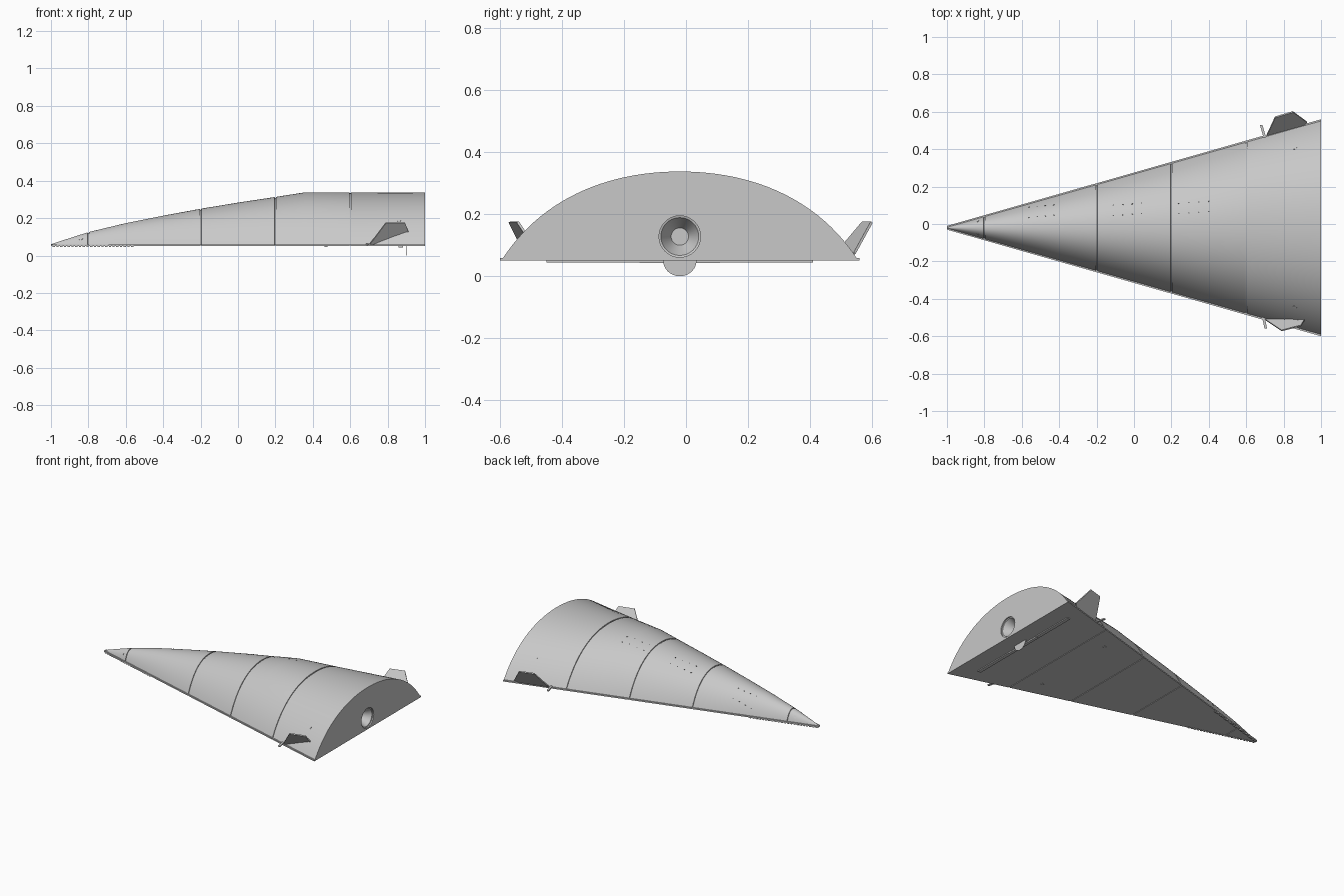
import bpy, bmesh, math
from mathutils import Vector

cube = bpy.data.objects.get("Cube")
if cube:
    bpy.data.objects.remove(cube)

CY, BASE = -0.02, 0.05          # centre line and underside height
SEAMS = (-0.8, -0.2, 0.2, 0.6)  # panel joints


def material(name, value):
    m = bpy.data.materials.new(name)
    m.use_nodes = True
    m.diffuse_color = (value, value, value, 1)
    m.node_tree.nodes["Principled BSDF"].inputs["Base Color"].default_value = (value, value, value, 1)
    return m


grey = material("hull grey", 0.58)
dark = material("port dark grey", 0.12)


def finish(name, bm, mat=grey, smooth=True):
    bmesh.ops.recalc_face_normals(bm, faces=bm.faces)
    me = bpy.data.meshes.new(name)
    bm.to_mesh(me)
    bm.free()
    ob = bpy.data.objects.new(name, me)
    bpy.context.collection.objects.link(ob)
    me.materials.append(mat)
    if smooth:
        bpy.ops.object.select_all(action="DESELECT")
        ob.select_set(True)
        bpy.context.view_layer.objects.active = ob
        bpy.ops.object.shade_smooth_by_angle(angle=math.radians(30))
    return ob


def loft(bm, rings):
    loops = [[bm.verts.new(p) for p in ring] for ring in rings]
    for a, b in zip(loops, loops[1:]):
        for i in range(len(a)):
            j = (i + 1) % len(a)
            bm.faces.new((a[i], a[j], b[j], b[i]))
    bm.faces.new(loops[0])
    bm.faces.new(loops[-1])


def box(bm, centre, size):
    new = bmesh.ops.create_cube(bm, size=1)["verts"]
    for v in new:
        v.co = Vector(centre) + Vector(size) * v.co


def half_width(x):
    return 0.01 + 0.285 * (x + 1)


TOP = [(-1, .06), (-.9, .093), (-.8, .125), (-.6, .173), (-.4, .213), (-.2, .25),
       (0, .283), (.2, .313), (.36, .338), (1, .338)]


def top(x):
    for (x0, z0), (x1, z1) in zip(TOP, TOP[1:]):
        if x <= x1:
            return z0 + (z1 - z0) * (x - x0) / (x1 - x0)
    return TOP[-1][1]


def arch(t):
    # Half cross-section, crown (t=0) to edge (t=1), in unit width and height
    s = 1 - t
    return (3*s*s*t*.43 + 3*s*t*t*.79 + t**3, s**3 + 3*s*s*t + 3*s*t*t*.66)


def hull_point(x, t, shrink=0.0):
    u, h = arch(abs(t))
    w = half_width(x) - 0.006 - shrink
    low = BASE + 0.004
    return (x, CY + math.copysign(u * w, t), low + h * (top(x) - low - shrink))


# Stations along the hull, with a shallow groove at each joint
stations = [(x, 0) for x, _ in TOP if x not in SEAMS]
for s in SEAMS:
    stations += [(s - .004, 0), (s - .003, 1), (s + .003, 1), (s + .004, 0)]
stations.sort()

# Hull
bm = bmesh.new()
loft(bm, [[hull_point(x, i / 24, .005 * g) for i in range(-24, 25)] for x, g in stations])
hull = finish("hull", bm)

# Recessed nozzle cut into the rear face
bm = bmesh.new()
loft(bm, [[(x, CY + r * math.cos(a * math.tau / 40), .128 + r * math.sin(a * math.tau / 40))
           for a in range(40)] for x, r in ((1.03, .067), (.992, .067), (.99, .061), (.93, .028))])
cutter = finish("nozzle_cutter", bm)
cutter.hide_render = True
mod = hull.modifiers.new("nozzle_recess", "BOOLEAN")
mod.operation, mod.solver, mod.object = "DIFFERENCE", "EXACT", cutter
bpy.context.view_layer.objects.active = hull
bpy.ops.object.select_all(action="DESELECT")
hull.select_set(True)
bpy.ops.object.modifier_apply(modifier=mod.name)
bpy.data.objects.remove(cutter)
bpy.ops.object.shade_smooth_by_angle(angle=math.radians(30))

# Flat floor plate whose edges form the narrow chine
bm = bmesh.new()
loft(bm, [[(x, CY + s * half_width(x), z) for s, z in
           ((-1, BASE + .003 * g), (1, BASE + .003 * g), (1, BASE + .009), (-1, BASE + .009))]
          for x, g in stations])
finish("floor_plate", bm, smooth=False)

# Row of small teeth under the nose edges
bm = bmesh.new()
for i in range(22):
    x = -.985 + i * .02
    for side in (-1, 1):
        box(bm, (x, CY + side * (half_width(x) - .006), BASE - .002), (.012, .008, .007))
finish("nose_teeth", bm, smooth=False)

# Canted fins, with both sides sharing the same yaw
FINS = {
    "left_fin": [(.70, -.51, .055), (.79, -.57, .175), (.893, -.543, .175), (.93, -.48, .08), (.9, -.46, .055)],
    "right_fin": [(.71, .475, .06), (.755, .572, .175), (.85, .6, .175), (.925, .545, .075), (.91, .53, .06)],
}
for name, pts in FINS.items():
    bm = bmesh.new()
    p = [Vector(q) for q in pts]
    n = (p[1] - p[0]).cross(p[2] - p[1]).normalized() * .004
    loft(bm, [[q - n for q in p], [q + n for q in p]])
    finish(name, bm, smooth=False)

# Probes standing out from the edges ahead of the fins
for name, a, b in (("left_probe", (.69, -.49), (.705, -.56)), ("right_probe", (.70, .46), (.68, .53))):
    bm = bmesh.new()
    loft(bm, [[(x + dx, y, .06 + dz) for dx, dz in ((-.007, -.004), (.007, -.004), (.007, .004), (-.007, .004))]
              for x, y in (a, b)])
    finish(name, bm, smooth=False)

# Underside bars and lugs
bm = bmesh.new()
for side in (-1, 1):
    box(bm, (.87, CY + side * .28, BASE - .002), (.024, .3, .008))
    box(bm, (.47, CY + side * .3, BASE - .001), (.016, .016, .006))
box(bm, (.87, CY, BASE - .002), (.02, .26, .012))
finish("underside_bars", bm, smooth=False)

# Thin half disc hanging below the tail
bm = bmesh.new()
arc = [math.pi * i / 24 for i in range(25)]
loft(bm, [[(x, CY + .054 * math.cos(a), BASE + .001 - .051 * math.sin(a)) for a in arc] for x in (.899, .902)])
finish("tail_disc", bm, smooth=False)


# Thruster ports on the skin
def add_port(bm, x, y, r):
    t = min((i / 400 for i in range(401)), key=lambda k: abs(hull_point(x, k)[1] - CY - abs(y - CY)))
    t = math.copysign(t, y - CY)
    p = Vector(hull_point(x, t))
    across = Vector(hull_point(x, t + .01)) - Vector(hull_point(x, t - .01))
    along = Vector(hull_point(x + .01, t)) - Vector(hull_point(x - .01, t))
    across.normalize()
    along.normalize()
    n = along.cross(across).normalized()
    n = n if n.z > 0 else -n
    loft(bm, [[p + n * h + r * (along * math.cos(k * math.tau / 12) + across * .75 * math.sin(k * math.tau / 12))
               for k in range(12)] for h in (-.004, .0015)])


bm = bmesh.new()
for x0, x1, y0 in ((-.56, -.43, .035), (-.11, .04, .045), (.24, .4, .055)):
    for i in range(4):
        for row in (0, 1):
            add_port(bm, x0 + (x1 - x0) * i / 3, y0 + row * .055 + .004 * i, .004)
finish("roll_ports", bm, dark, smooth=False)

bm = bmesh.new()
for x, off in ((-.84, .035), (.86, .425)):
    for side in (-1, 1):
        add_port(bm, x, CY + side * off, .011)
finish("side_ports", bm, smooth=False)
